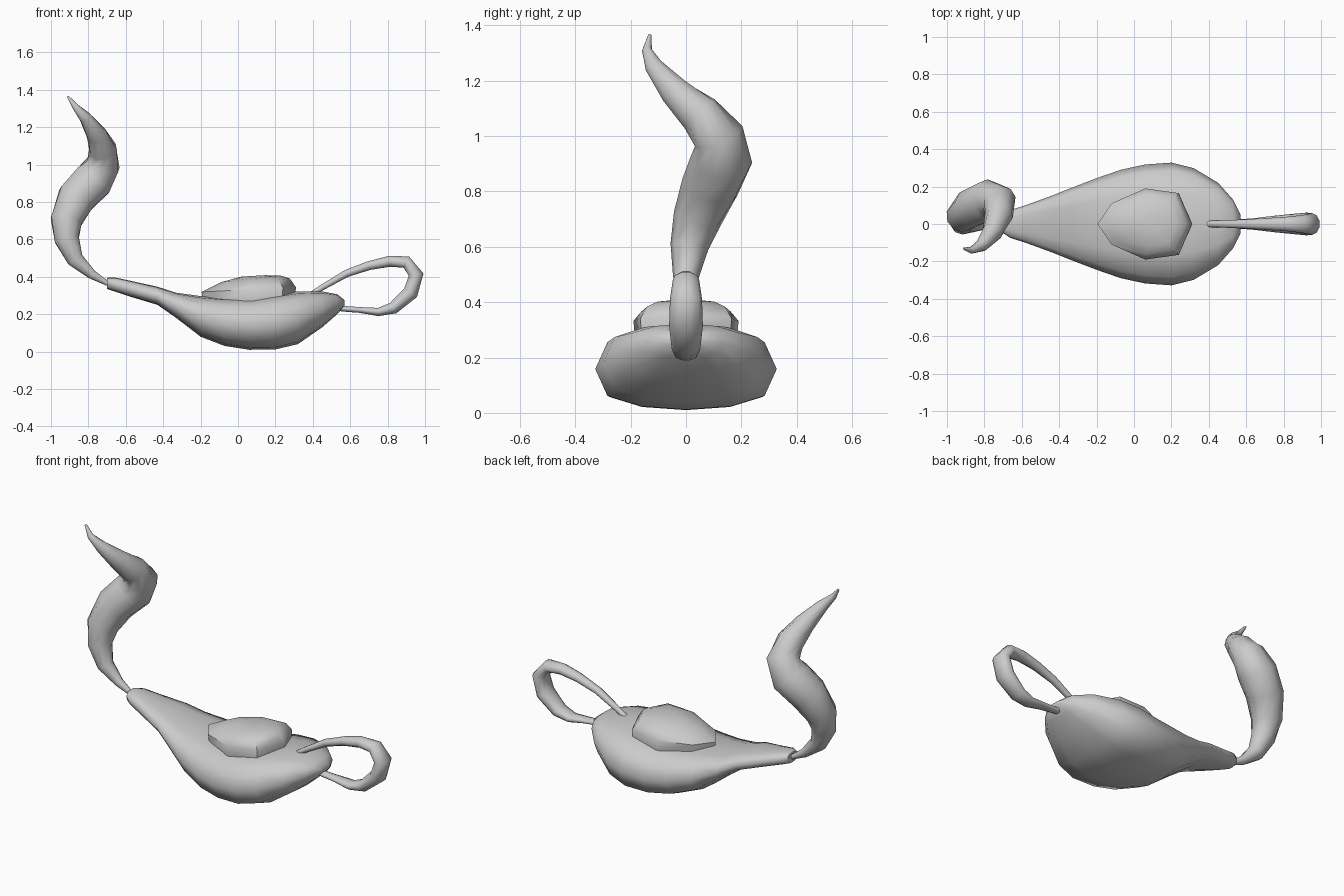
import bpy, bmesh
from math import sin, cos, pi, radians
from mathutils import Vector

if "Cube" in bpy.data.objects:
    bpy.data.objects.remove(bpy.data.objects["Cube"])


def finish(name, bm, angle=60):
    bmesh.ops.recalc_face_normals(bm, faces=bm.faces)
    me = bpy.data.meshes.new(name)
    bm.to_mesh(me)
    bm.free()
    ob = bpy.data.objects.new(name, me)
    bpy.context.collection.objects.link(ob)
    bpy.ops.object.select_all(action='DESELECT')
    ob.select_set(True)
    bpy.context.view_layer.objects.active = ob
    bpy.ops.object.shade_smooth_by_angle(angle=radians(angle))
    return ob


def loft(name, rings, angle=60):
    """Skin a list of equal-length closed rings and cap both ends."""
    bm = bmesh.new()
    vs = [[bm.verts.new(p) for p in ring] for ring in rings]
    n = len(vs[0])
    for a, b in zip(vs, vs[1:]):
        for i in range(n):
            j = (i + 1) % n
            bm.faces.new((a[i], a[j], b[j], b[i]))
    bm.faces.new(vs[0])
    bm.faces.new(vs[-1])
    return finish(name, bm, angle)


def tube(name, path, sides=10):
    """Path entries: x, y, z, radius across y, radius in the bend plane."""
    pts = [Vector(p[:3]) for p in path]
    rings = []
    for i, p in enumerate(path):
        t = (pts[min(i + 1, len(pts) - 1)] - pts[max(i - 1, 0)]).normalized()
        side = Vector((0, 1, 0))
        side = (side - t * side.dot(t)).normalized()
        up = t.cross(side)
        rings.append([pts[i] + side * p[3] * cos(2 * pi * k / sides)
                      + up * p[-1] * sin(2 * pi * k / sides) for k in range(sides)])
    return loft(name, rings, 80)


def power(v, e):
    return (abs(v) ** e) * (1 if v >= 0 else -1)


# Lamp body: x, bottom z, top z, half width
sections = [(-.70, .335, .395, .048), (-.66, .322, .397, .075), (-.58, .295, .38, .10),
            (-.43, .25, .347, .155), (-.33, .18, .315, .195), (-.20, .08, .297, .245),
            (-.07, .03, .288, .29), (.06, .01, .287, .318), (.20, .012, .305, .328),
            (.32, .04, .322, .298), (.45, .13, .322, .22), (.53, .20, .307, .13),
            (.57, .245, .275, .05)]
rings = []
for x, lo, hi, w in sections:
    mid, half = (lo + hi) / 2, (hi - lo) / 2
    rings.append([(x, w * cos(k * pi / 6), mid + half * power(sin(k * pi / 6), .6))
                  for k in range(12)])
loft("lamp_body", rings)

# Faceted lid, tilted slightly upward toward the handle
outline = [(.31, 0), (.24, .165), (.06, .19), (-.12, .11),
           (-.195, 0), (-.12, -.11), (.06, -.19), (.24, -.165)]
lid = []
for s, z, tilt in [(.97, .27, .03), (1, .332, .05), (.85, .366, .12),
                   (.62, .390, .11), (.25, .405, .06)]:
    lid.append([(.07 + (x - .06) * s + (1 - s) * .02 - .01 * s, y * s,
                 z + (x - .06) * s * tilt) for x, y in outline])
loft("lid", lid, 45)

# Loop handle, fattest at its outer end
tube("handle", [(.38, 0, .30, .018, .014), (.45, 0, .343, .018, .016),
                (.58, 0, .418, .024, .021), (.70, 0, .460, .031, .025),
                (.81, 0, .483, .038, .031), (.90, 0, .479, .048, .035),
                (.952, 0, .412, .058, .042), (.923, 0, .315, .061, .043),
                (.83, 0, .233, .052, .034), (.75, 0, .212, .044, .023),
                (.65, 0, .223, .032, .016), (.58, 0, .228, .026, .016),
                (.52, 0, .235, .024, .016)])

# Curling smoke plume rising from the spout
tube("smoke", [(-.69, 0, .36, .012), (-.78, 0, .412, .026), (-.87, 0, .492, .047),
               (-.915, .012, .60, .069), (-.918, .04, .70, .088),
               (-.865, .088, .82, .106), (-.775, .128, .915, .112),
               (-.722, .118, 1.0, .094), (-.722, .05, 1.08, .076),
               (-.755, -.04, 1.16, .056), (-.815, -.115, 1.25, .034),
               (-.87, -.141, 1.31, .018), (-.91, -.131, 1.365, .006)])
